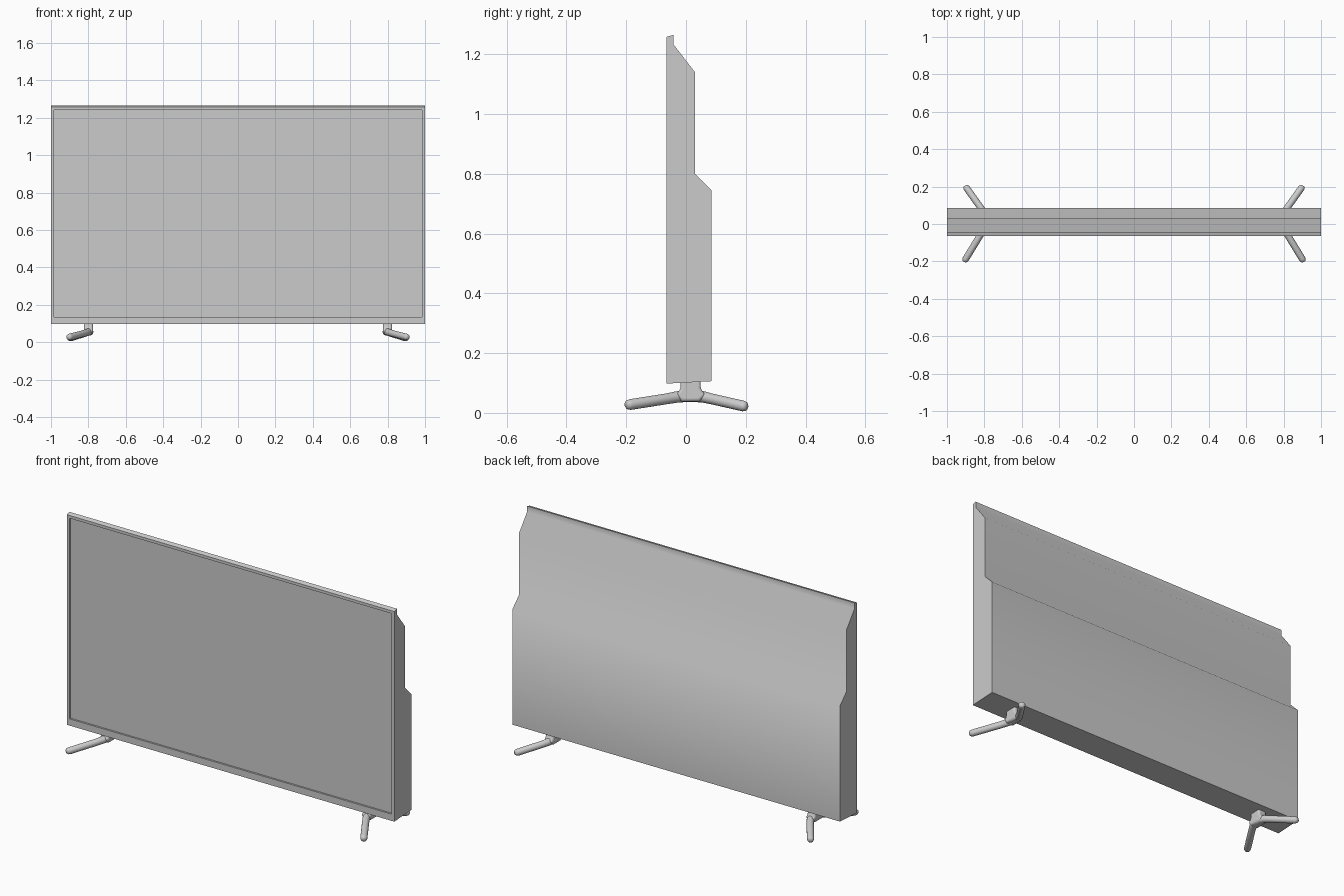
import bpy, bmesh, math
from mathutils import Vector

if "Cube" in bpy.data.objects:
    bpy.data.objects.remove(bpy.data.objects["Cube"])


def finish(name, bm, angle):
    bmesh.ops.recalc_face_normals(bm, faces=bm.faces)
    me = bpy.data.meshes.new(name)
    bm.to_mesh(me)
    bm.free()
    ob = bpy.data.objects.new(name, me)
    bpy.context.collection.objects.link(ob)
    bpy.ops.object.select_all(action='DESELECT')
    ob.select_set(True)
    bpy.context.view_layer.objects.active = ob
    bpy.ops.object.shade_smooth_by_angle(angle=math.radians(angle))
    return ob


def extrude_profile(bm, profile, x0, x1):
    face = bm.faces.new([bm.verts.new((x0, y, z)) for y, z in profile])
    res = bmesh.ops.extrude_face_region(bm, geom=[face])
    verts = [v for v in res['geom'] if isinstance(v, bmesh.types.BMVert)]
    bmesh.ops.translate(bm, verts=verts, vec=(x1 - x0, 0, 0))
    # keep the starting cap if the extrusion dropped it
    start = [v for v in face.verts] if face.is_valid else None
    if start is None:
        bmesh.ops.holes_fill(bm, edges=[e for e in bm.edges if e.is_boundary])


# Television body: stepped back profile, recessed screen on the front
bm = bmesh.new()
extrude_profile(bm, [(-.065, .098), (-.065, 1.258), (-.042, 1.265), (-.042, 1.233),
                     (.03, 1.14), (.03, .80), (.085, .745), (.085, .106)], -1, 1)
bmesh.ops.recalc_face_normals(bm, faces=bm.faces)
front = min(bm.faces, key=lambda f: f.calc_center_median().y)
bmesh.ops.inset_individual(bm, faces=[front], thickness=.022)
for v in front.verts:
    if v.co.z < .6:
        v.co.z = .135
res = bmesh.ops.extrude_discrete_faces(bm, faces=[front])
screen = res['faces'][0]
rim = [v.co.copy() for v in screen.verts]
for v in screen.verts:
    v.co.y += .01
inner = list(screen.verts)
outer = [bm.verts.new(c) for c in rim]
for i in range(4):
    j = (i + 1) % 4
    bm.faces.new((outer[i], outer[j], inner[j], inner[i]))
bmesh.ops.remove_doubles(bm, verts=bm.verts, dist=1e-5)
finish("television_body", bm, 50)

# Splayed feet: bent bar from front tip to back tip (x, y, z, radius)
PATH = [(.908, -.201, .026, .009), (.905, -.196, .027, .0155), (.899, -.186, .028, .018),
        (.825, -.065, .047, .018), (.806, -.032, .053, .019), (.795, -.005, .056, .02),
        (.793, .035, .056, .02), (.802, .06, .053, .019), (.818, .085, .047, .018),
        (.894, .191, .023, .018), (.900, .199, .0215, .0155), (.903, .204, .021, .009)]
N = 16


def foot(name, side):
    bm = bmesh.new()
    pts = [Vector((side * p[0], p[1], p[2])) for p in PATH]
    rings = []
    for i, p in enumerate(pts):
        t = (pts[min(i + 1, len(pts) - 1)] - pts[max(i - 1, 0)]).normalized()
        u = t.cross(Vector((0, 0, 1))).normalized()
        w = u.cross(t)
        rings.append([bm.verts.new(p + PATH[i][3] * (u * math.cos(a) + w * math.sin(a)))
                      for a in (2 * math.pi * k / N for k in range(N))])
    for a, b in zip(rings, rings[1:]):
        for k in range(N):
            m = (k + 1) % N
            bm.faces.new((a[k], a[m], b[m], b[k]))
    bm.faces.new(rings[0])
    bm.faces.new(rings[-1])
    finish(name, bm, 50)


# Flared post joining each foot to the underside of the body
def post(name, side):
    bm = bmesh.new()
    extrude_profile(bm, [(-.035, .06), (-.023, .074), (-.018, .085), (-.018, .112), (.049, .112),
                         (.049, .085), (.054, .074), (.067, .06), (.045, .038), (-.015, .038)],
                    side * .775, side * .824)
    ob = finish(name, bm, 40)
    mod = ob.modifiers.new("rounding", 'BEVEL')
    mod.width, mod.segments, mod.limit_method = .01, 3, 'ANGLE'
    mod.angle_limit = math.radians(50)


for label, side in (("left", -1), ("right", 1)):
    foot(label + "_foot", side)
    post(label + "_foot_post", side)
